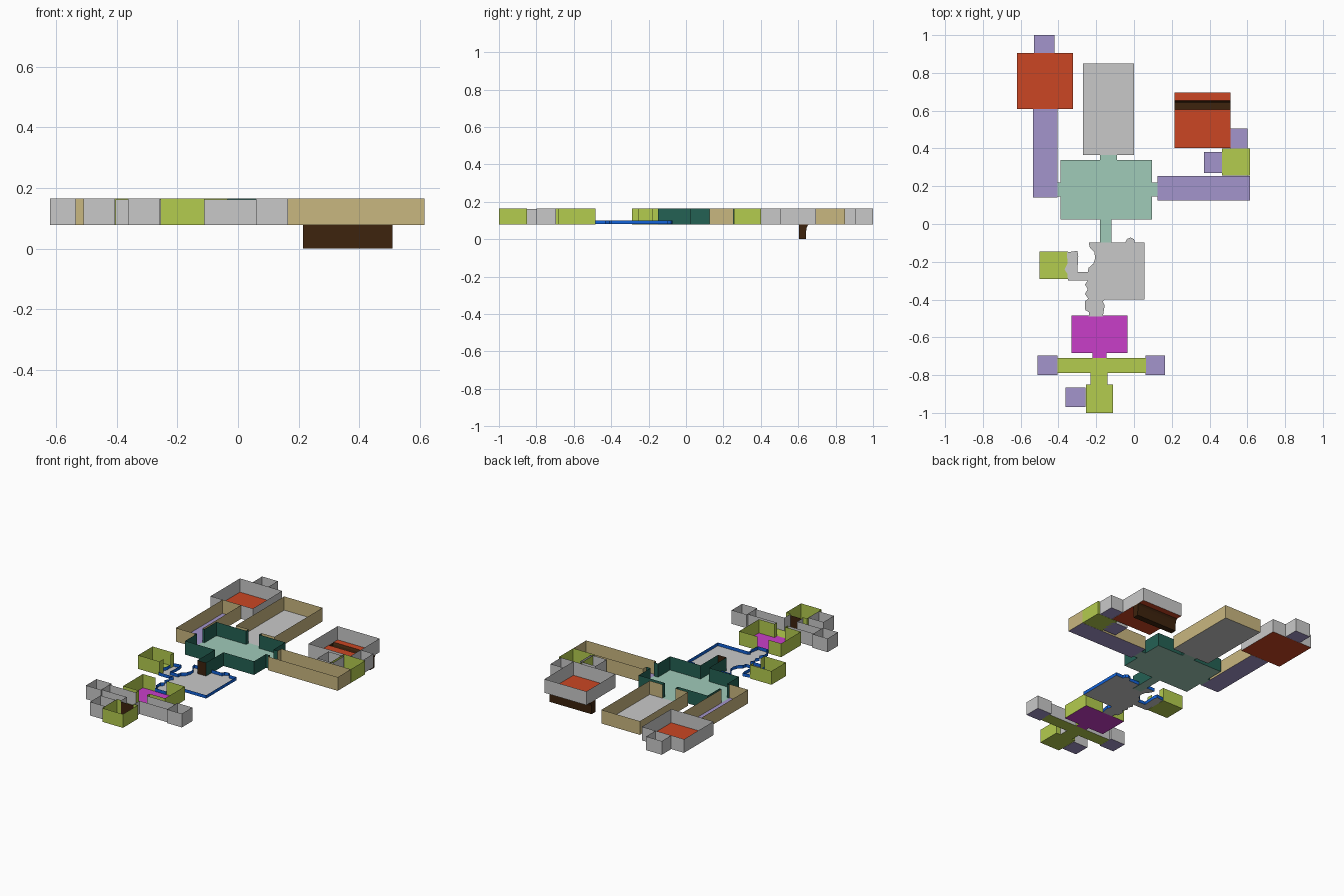
import bpy, bmesh

if "Cube" in bpy.data.objects:
    bpy.data.objects.remove(bpy.data.objects["Cube"])

Z0, Z1 = 0.078, 0.165   # floor level, wall top


def mat(name, r, g, b):
    lin = [((c / 255 + 0.055) / 1.055) ** 2.4 if c > 10 else c / 255 / 12.92 for c in (r, g, b)]
    m = bpy.data.materials.new(name)
    m.diffuse_color = (*lin, 1)
    m.use_nodes = True
    m.node_tree.nodes["Principled BSDF"].inputs["Base Color"].default_value = m.diffuse_color
    return m


RED = mat("red_floor", 203, 70, 35)
LAV = mat("lavender_floor", 164, 149, 204)
GREY = mat("light_grey", 201, 201, 201)
MINT = mat("pale_teal", 160, 203, 185)
LIME = mat("lime", 180, 204, 78)
PINK = mat("magenta", 201, 62, 201)
TAN = mat("tan", 201, 183, 128)
TEAL = mat("dark_teal", 36, 97, 84)
BROWN = mat("dark_brown", 61, 35, 13)
BLUE = mat("blue", 18, 98, 216)


def mesh(name, polys, material):
    """Object from a list of polygons."""
    bm = bmesh.new()
    for p in polys:
        bm.faces.new([bm.verts.new(v) for v in p])
    bmesh.ops.remove_doubles(bm, verts=bm.verts, dist=1e-5)
    me = bpy.data.meshes.new(name)
    bm.to_mesh(me)
    bm.free()
    me.materials.append(material)
    ob = bpy.data.objects.new(name, me)
    bpy.context.collection.objects.link(ob)
    return ob


def panel(a, b, z0=Z0, z1=Z1):
    return [(*a, z0), (*b, z0), (*b, z1), (*a, z1)]


def slab(x0, y0, x1, y1, z=Z0):
    return [(x0, y0, z), (x1, y0, z), (x1, y1, z), (x0, y1, z)]


def room(name, x0, y0, x1, y1, floor, wall, gaps=None, top=Z1, floors=None):
    """Floor plus four thin walls; gaps = {side: (from, to)} or {side: None} to omit a wall."""
    gaps = gaps or {}
    mesh(name + "_floor", floors or [slab(x0, y0, x1, y1)], floor)
    walls = []
    for side in "SNWE":
        horiz = side in "SN"
        lo, hi = (x0, x1) if horiz else (y0, y1)
        fixed = {"S": y0, "N": y1, "W": x0, "E": x1}[side]
        spans = [(lo, hi)]
        if side in gaps:
            g = gaps[side]
            spans = [(lo, g[0]), (g[1], hi)] if g else []
        for a, b in spans:
            if b - a > 1e-4:
                walls.append(panel((a, fixed), (b, fixed), z1=top) if horiz
                             else panel((fixed, a), (fixed, b), z1=top))
    mesh(name + "_walls", walls, wall)


# --- central hall with its necks
room("hall", -0.39, 0.025, 0.095, 0.34, MINT, TEAL,
     {"N": (-0.18, -0.09), "E": (0.145, 0.22), "W": (0.145, 0.22), "S": (-0.18, -0.12)})
room("north_neck", -0.18, 0.34, -0.09, 0.365, MINT, TEAL, {"N": None, "S": None})
room("east_neck", 0.095, 0.145, 0.125, 0.22, MINT, TEAL, {"E": None, "W": None})
room("west_neck", -0.405, 0.145, -0.39, 0.22, MINT, TEAL, {"E": None, "W": None})
room("south_passage", -0.18, -0.15, -0.12, 0.025, MINT, TEAL, {"N": None, "S": None})
mesh("south_passage_door", [panel((-0.18, -0.15), (-0.12, -0.15))], BROWN)

# --- north wing
room("great_room", -0.27, 0.365, 0.0, 0.85, GREY, TAN, {"S": (-0.18, -0.09)})
room("west_corridor", -0.535, 0.14, -0.405, 0.609, LAV, TAN, {"E": (0.145, 0.22)})
room("northwest_room", -0.62, 0.61, -0.323, 0.905, RED, GREY)
room("northwest_cell", -0.53, 0.906, -0.42, 1.0, LAV, GREY)

# --- east wing
room("east_corridor", 0.125, 0.125, 0.615, 0.255, LAV, TAN, {"W": (0.145, 0.22)})
room("east_room", 0.465, 0.256, 0.615, 0.40, LIME, LIME)
room("east_cell", 0.37, 0.27, 0.48, 0.38, LAV, GREY)
room("northeast_cell", 0.511, 0.401, 0.60, 0.505, LAV, GREY)
room("northeast_room", 0.215, 0.403, 0.51, 0.695, RED, GREY,
     floors=[slab(0.215, 0.403, 0.51, 0.605), slab(0.215, 0.655, 0.51, 0.695)])

# --- chasm crossing the northeast room, swept from its profile
prof = [(0.605, Z0), (0.603, 0.0), (0.642, 0.0), (0.643, 0.05), (0.647, 0.067), (0.655, Z0)]
xa, xb = 0.215, 0.51
chasm = [[(xa, *p), (xb, *p), (xb, *q), (xa, *q)] for p, q in zip(prof, prof[1:])]
chasm += [[(x, *p) for p in prof] for x in (xa, xb)]
mesh("chasm", chasm, BROWN)

# --- cave with low ragged walls
cave = [(-0.24, -0.097), (-0.045, -0.097), (-0.038, -0.08), (-0.018, -0.072), (0.0, -0.08),
        (0.004, -0.097), (0.056, -0.097), (0.056, -0.40), (-0.155, -0.40), (-0.165, -0.41),
        (-0.155, -0.43), (-0.16, -0.46), (-0.165, -0.49), (-0.24, -0.49), (-0.238, -0.468),
        (-0.258, -0.455), (-0.26, -0.41), (-0.242, -0.395), (-0.26, -0.37), (-0.245, -0.345),
        (-0.26, -0.32), (-0.245, -0.30), (-0.35, -0.30), (-0.352, -0.265), (-0.368, -0.24),
        (-0.352, -0.21), (-0.355, -0.15), (-0.3, -0.142), (-0.295, -0.17), (-0.3, -0.255),
        (-0.245, -0.255), (-0.24, -0.232), (-0.215, -0.21), (-0.205, -0.18), (-0.21, -0.15),
        (-0.235, -0.122)]
mesh("cave_floor", [[(x, y, 0.08) for x, y in reversed(cave)]], GREY)
mesh("cave_walls", [panel(a, b, 0.08, 0.101) for a, b in zip(cave, cave[1:] + cave[:1])], BLUE)
room("cave_side_room", -0.50, -0.29, -0.35, -0.145, LIME, LIME, {"E": (-0.25, -0.18)})

# --- south wing
room("shrine", -0.33, -0.683, -0.035, -0.485, PINK, LIME,
     {"N": (-0.24, -0.165), "S": (-0.22, -0.145)})
room("shrine_neck", -0.22, -0.71, -0.145, -0.683, PINK, LIME, {"N": None, "S": None})
room("cross_corridor", -0.404, -0.79, 0.064, -0.71, LIME, GREY,
     {"N": (-0.22, -0.145), "S": (-0.23, -0.14)}, top=0.162)
room("cross_stub", -0.23, -0.85, -0.14, -0.79, LIME, GREY, {"N": None, "S": None}, top=0.162)
mesh("stub_door", [panel((-0.23, -0.849), (-0.14, -0.849), z1=0.155)], BROWN)
room("south_room", -0.255, -1.0, -0.11, -0.85, LIME, LIME, {"N": (-0.23, -0.14)})
for name, x, y in (("southwest_cell", -0.51, -0.80), ("southeast_cell", 0.06, -0.80),
                   ("south_cell", -0.362, -0.97)):
    room(name, x, y, x + 0.105, y + 0.105, LAV, GREY)
